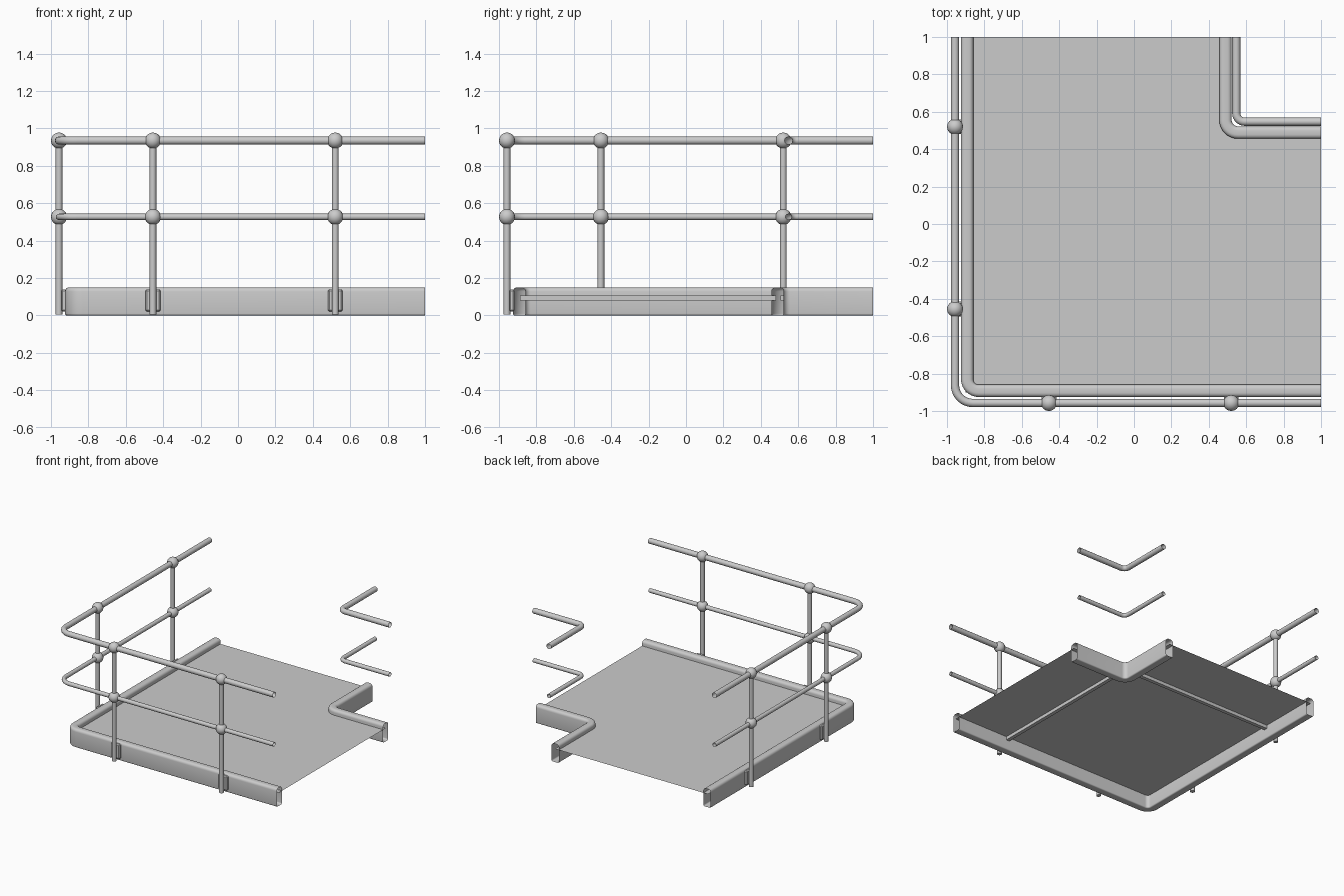
import bpy, bmesh, math
from mathutils import Vector

if "Cube" in bpy.data.objects:
    bpy.data.objects.remove(bpy.data.objects["Cube"])


def finish(name, bm, angle=35):
    bmesh.ops.recalc_face_normals(bm, faces=bm.faces)
    me = bpy.data.meshes.new(name)
    bm.to_mesh(me)
    bm.free()
    ob = bpy.data.objects.new(name, me)
    bpy.context.collection.objects.link(ob)
    bpy.context.view_layer.objects.active = ob
    ob.select_set(True)
    bpy.ops.object.shade_smooth_by_angle(angle=math.radians(angle))
    ob.select_set(False)
    return ob


def bend_path(start, corner, radius, steps=8):
    """L-shaped path: down in y from (corner, 1), rounded corner, out to x = 1.
    Yields (point, outward normal)."""
    c = Vector((corner + radius, corner + radius))
    path = [(Vector((corner, start)), Vector((-1, 0)))]
    for i in range(steps + 1):
        a = math.pi + i / steps * math.pi / 2
        n = Vector((math.cos(a), math.sin(a)))
        path.append((c + n * radius, n))
    path.append((Vector((start, corner)), Vector((0, -1))))
    return path


def sweep(name, path, profile):
    """Sweep a closed (offset, z) profile along a path, with open ends."""
    bm = bmesh.new()
    rings = [[bm.verts.new((p.x + n.x * o, p.y + n.y * o, z)) for o, z in profile]
             for p, n in path]
    k = len(profile)
    for a, b in zip(rings, rings[1:]):
        for i in range(k):
            j = (i + 1) % k
            bm.faces.new((a[i], a[j], b[j], b[i]))
    return finish(name, bm)


def circle(r, z, n=12):
    return [(r * math.cos(2 * math.pi * i / n), z + r * math.sin(2 * math.pi * i / n))
            for i in range(n)]


def rounded_box_profile(half, height, r_top, r_bottom, n=4):
    pts = []
    for sx, z, r, a0 in ((1, height, r_top, 0), (-1, height, r_top, 90),
                         (-1, 0, r_bottom, 180), (1, 0, r_bottom, 270)):
        cz = z - r if z else r
        for i in range(n + 1):
            a = math.radians(a0 + 90 * i / n)
            pts.append((sx * (half - r) + r * math.cos(a), cz + r * math.sin(a)))
    return pts


def box(name, lo, hi, bevel=0):
    bm = bmesh.new()
    bmesh.ops.create_cube(bm, size=1)
    for v in bm.verts:
        v.co = [(a + b) / 2 + c * (b - a) for a, b, c in zip(lo, hi, v.co)]
    if bevel:
        bmesh.ops.bevel(bm, geom=bm.edges[:], offset=bevel, segments=1, affect='EDGES')
    return finish(name, bm, 30)


TOP_Z, MID_Z, RAIL, TOE_H = 0.935, 0.527, -0.957, 0.15

# Hollow toe boards around the deck edge
board = rounded_box_profile(0.033, TOE_H, 0.022, 0.01)
sweep("outer_toe_board", bend_path(1, -0.892, 0.062), board)
sweep("notch_toe_board", bend_path(1, 0.489, 0.067), board)

# Handrails: outer corner and inner notch
for label, z, r in (("top", TOP_Z, 0.022), ("middle", MID_Z, 0.017)):
    sweep("outer_" + label + "_rail", bend_path(1, RAIL, 0.095), circle(r, z))
    sweep("notch_" + label + "_rail", bend_path(1, 0.547, 0.045), circle(r, z))

# L-shaped deck plate
bm = bmesh.new()
bm.faces.new([bm.verts.new((x, y, 0.108)) for x, y in (
    (-0.9, -0.9), (1, -0.9), (1, 0.49), (0.49, 0.49), (0.49, 1), (-0.9, 1))])
finish("deck_plate", bm)

# Support beams under the deck
box("lengthwise_beam", (0.505, -0.888, 0.08), (0.535, 0.48, 0.107))
box("crosswise_beam", (-0.888, 0.505, 0.08), (0.48, 0.535, 0.107))

# Posts with ball joints and mounting brackets, on the front and left sides
for side in ("front", "left"):
    for i, t in enumerate((-0.455, 0.52)):
        def place(along, out):
            return (along, out) if side == "front" else (out, along)
        x, y = place(t, RAIL)
        bm = bmesh.new()
        rings = [[bm.verts.new((x + px, y + py, z)) for px, py in circle(0.018, 0)]
                 for z in (0.005, TOP_Z)]
        for j in range(12):
            k = (j + 1) % 12
            bm.faces.new((rings[0][j], rings[0][k], rings[1][k], rings[1][j]))
        bm.faces.new(rings[0])
        finish(f"{side}_post_{i + 1}", bm)
        for label, z in (("top", TOP_Z), ("middle", MID_Z)):
            bm = bmesh.new()
            bmesh.ops.create_uvsphere(bm, u_segments=16, v_segments=10, radius=0.043)
            bmesh.ops.translate(bm, verts=bm.verts, vec=(x, y, z))
            finish(f"{side}_{label}_ball_joint_{i + 1}", bm)
        box(f"{side}_bracket_{i + 1}", (*place(t - 0.04, -0.945), 0.02),
            (*place(t + 0.04, -0.918), 0.14), 0.008)
